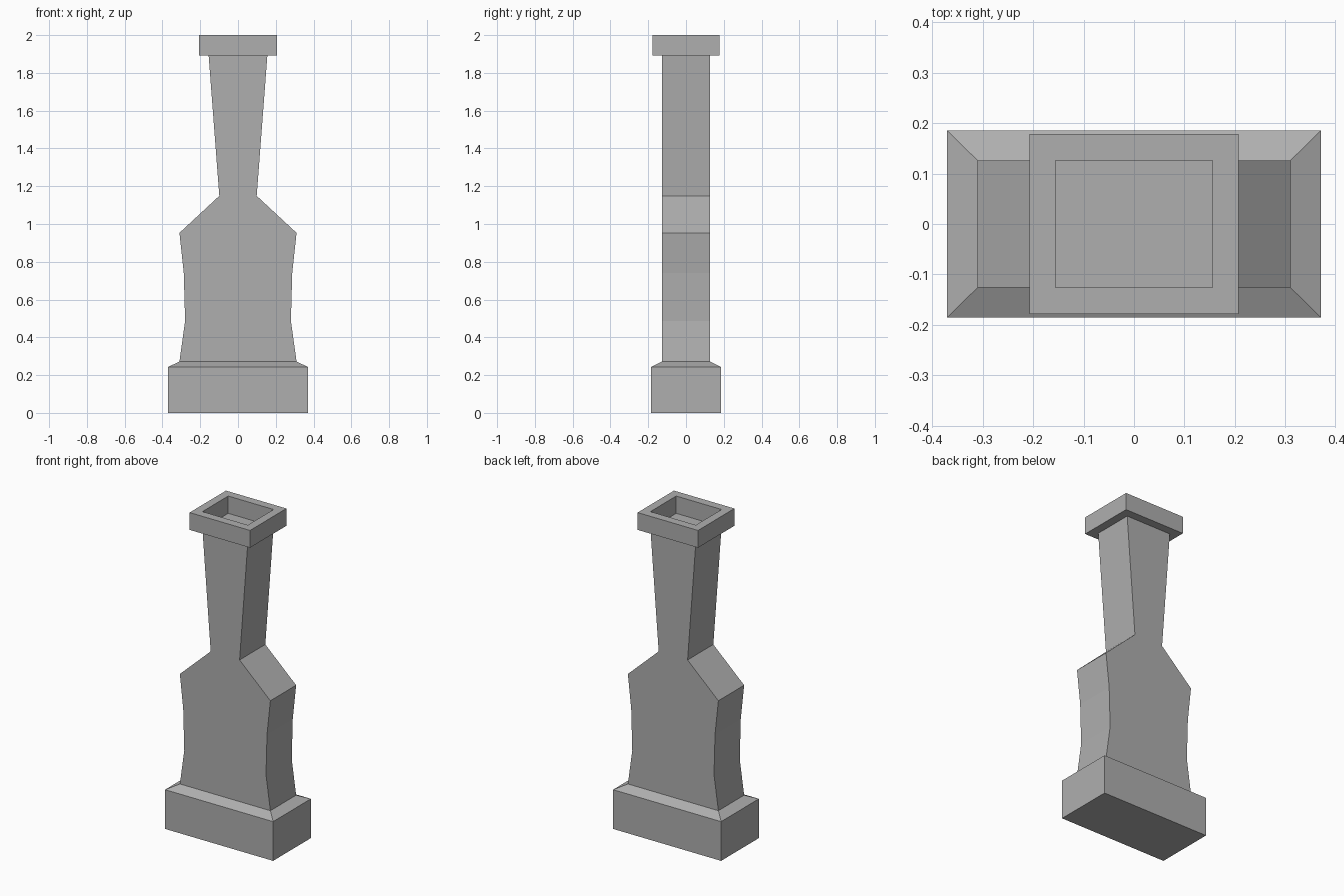
import bpy
import bmesh

if "Cube" in bpy.data.objects:
    bpy.data.objects.remove(bpy.data.objects["Cube"])

stone = bpy.data.materials.new("dark_stone")
stone.diffuse_color = (0.43, 0.43, 0.43, 1)
stone.use_nodes = True
stone.node_tree.nodes["Principled BSDF"].inputs["Base Color"].default_value = stone.diffuse_color


def loft(name, rings, cap_start=False, cap_end=False):
    """Join rectangular rings given as (half_x, half_y, z)."""
    bm = bmesh.new()
    loops = [[bm.verts.new((sx * hx, sy * hy, z))
              for sx, sy in ((-1, -1), (1, -1), (1, 1), (-1, 1))]
             for hx, hy, z in rings]
    for a, b in zip(loops, loops[1:]):
        for i in range(4):
            j = (i + 1) % 4
            bm.faces.new((a[i], a[j], b[j], b[i]))
    if cap_start:
        bm.faces.new(loops[0][::-1])
    if cap_end:
        bm.faces.new(loops[-1])
    bmesh.ops.remove_doubles(bm, verts=bm.verts, dist=1e-5)
    mesh = bpy.data.meshes.new(name)
    bm.to_mesh(mesh)
    bm.free()
    mesh.materials.append(stone)
    obj = bpy.data.objects.new(name, mesh)
    bpy.context.collection.objects.link(obj)
    return obj


DEPTH = 0.126   # half depth of the stack
RIM_Z = 1.893   # underside of the rim

# Plinth with a sloped shoulder
loft("plinth", [(0.37, 0.185, 0), (0.37, 0.185, 0.243), (0.31, DEPTH, 0.272)],
     cap_start=True)

# Waisted lower body, sloping shoulders and flaring neck; its top is the recess floor
profile = [(0.31, 0.272), (0.28, 0.487), (0.287, 0.74),
           (0.31, 0.953), (0.099, 1.149), (0.1555, RIM_Z)]
loft("chimney_stack", [(x, DEPTH, z) for x, z in profile], cap_end=True)

# Rectangular rim around the open top
loft("rim", [(0.1555, DEPTH, RIM_Z), (0.207, 0.178, RIM_Z), (0.207, 0.178, 2),
             (0.1555, DEPTH, 2), (0.1555, DEPTH, RIM_Z)])
